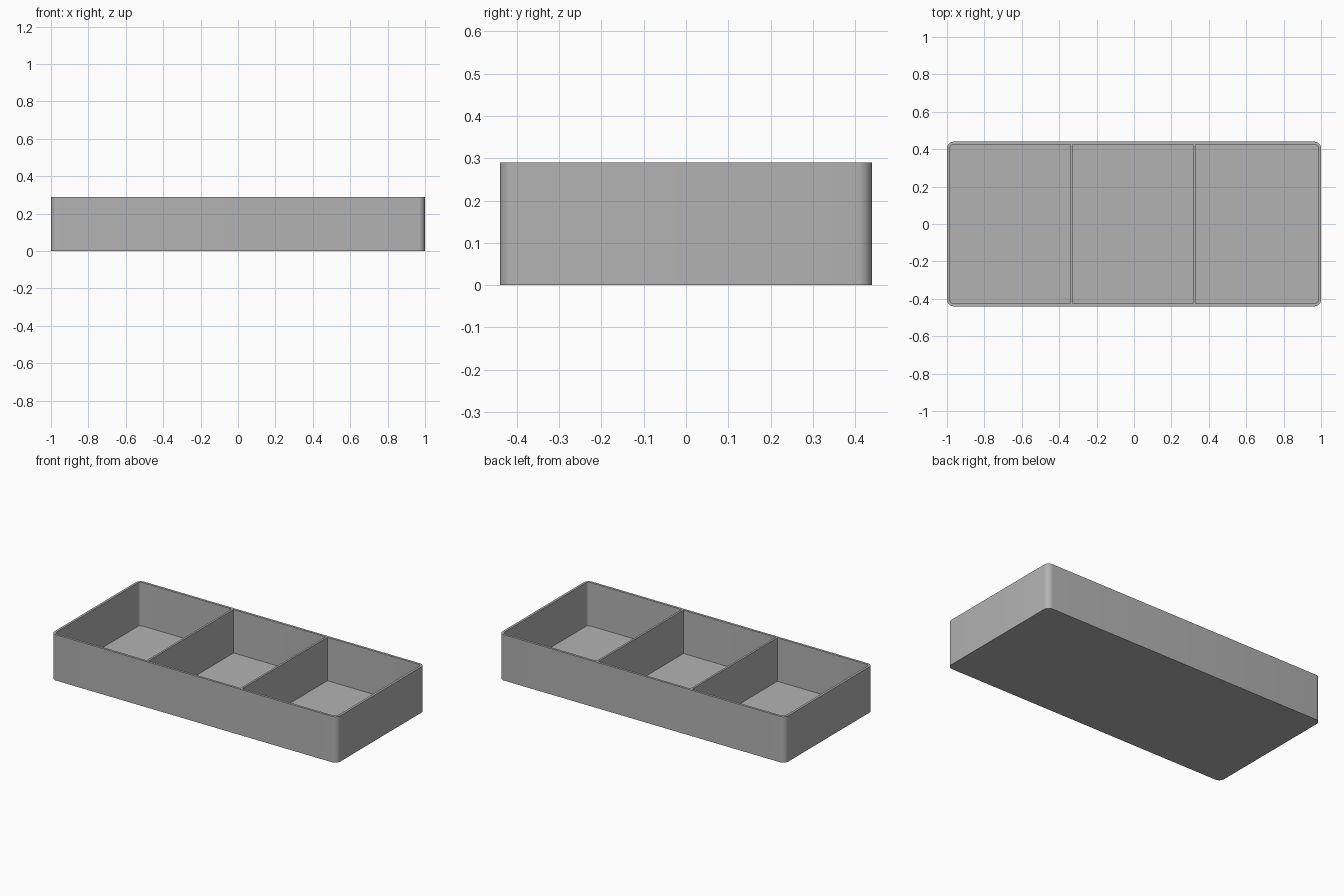
import bpy
import bmesh
from math import cos, sin, pi, radians

LENGTH, WIDTH, HEIGHT = 2.0, 0.88, 0.29
WALL, FLOOR, RADIUS = 0.015, 0.015, 0.035
DIVIDER = 0.013
CORNER_STEPS = 8

cube = bpy.data.objects.get("Cube")
if cube:
    bpy.data.objects.remove(cube, do_unlink=True)

grey = bpy.data.materials.new("plain grey")
grey.use_nodes = True
colour = (0.45, 0.45, 0.45, 1)
grey.diffuse_color = colour
grey.node_tree.nodes["Principled BSDF"].inputs["Base Color"].default_value = colour


def rounded_loop(bm, inset, z):
    """Ring of vertices around a rounded rectangle."""
    r = RADIUS - inset
    cx, cy = LENGTH / 2 - RADIUS, WIDTH / 2 - RADIUS
    ring = []
    for corner, (sx, sy) in enumerate(((1, 1), (-1, 1), (-1, -1), (1, -1))):
        for i in range(CORNER_STEPS + 1):
            a = (corner + i / CORNER_STEPS) * pi / 2
            ring.append(bm.verts.new((sx * cx + r * cos(a), sy * cy + r * sin(a), z)))
    return ring


def finish(bm, name):
    bmesh.ops.recalc_face_normals(bm, faces=bm.faces)
    mesh = bpy.data.meshes.new(name)
    bm.to_mesh(mesh)
    bm.free()
    mesh.materials.append(grey)
    obj = bpy.data.objects.new(name, mesh)
    bpy.context.collection.objects.link(obj)
    return obj


# Tray shell: outer wall, rim, inner wall, capped below and at the floor
bm = bmesh.new()
rings = [rounded_loop(bm, inset, z) for inset, z in
         ((0, 0), (0, HEIGHT), (WALL, HEIGHT), (WALL, FLOOR))]
for a, b in zip(rings, rings[1:]):
    for i in range(len(a)):
        j = (i + 1) % len(a)
        bm.faces.new((a[i], a[j], b[j], b[i]))
bm.faces.new(rings[0])
bm.faces.new(rings[-1])
tray = finish(bm, "tray_shell")
bpy.ops.object.select_all(action="DESELECT")
tray.select_set(True)
bpy.context.view_layer.objects.active = tray
bpy.ops.object.shade_smooth_by_angle(angle=radians(30))

# Two cross dividers, each closing one compartment pitch
pitch = (LENGTH - 2 * WALL) / 3
for n, name in enumerate(("right_divider", "left_divider"), start=1):
    x = -LENGTH / 2 + WALL + n * pitch - DIVIDER / 2
    bm = bmesh.new()
    bmesh.ops.create_cube(bm, size=1)
    height = HEIGHT - FLOOR
    bmesh.ops.scale(bm, verts=bm.verts, vec=(DIVIDER, WIDTH - 2 * WALL, height))
    bmesh.ops.translate(bm, verts=bm.verts, vec=(x, 0, FLOOR + height / 2))
    finish(bm, name)
